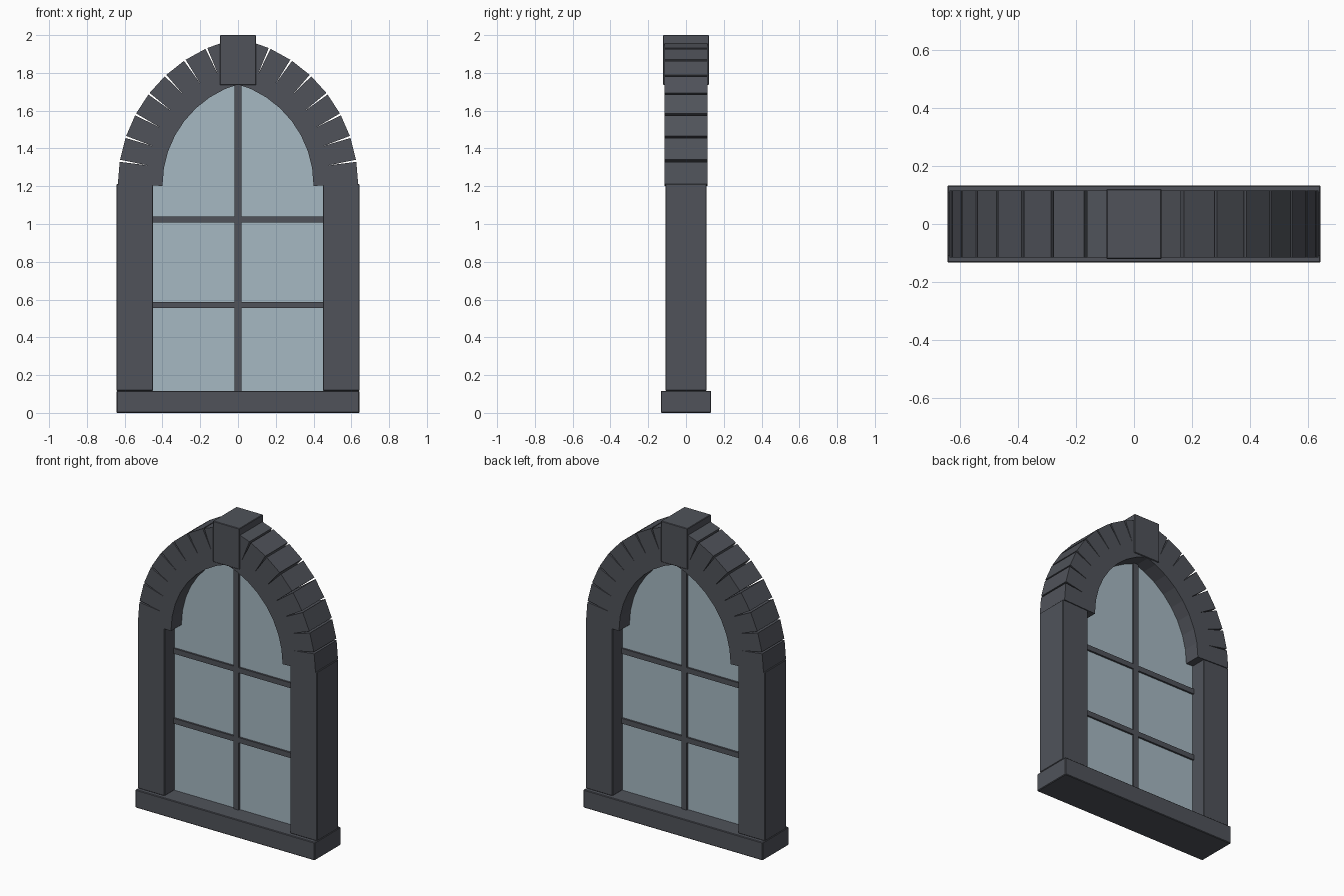
import bpy, bmesh, math

if "Cube" in bpy.data.objects:
    bpy.data.objects.remove(bpy.data.objects["Cube"])


def material(name, color):
    m = bpy.data.materials.new(name)
    m.diffuse_color = color
    m.use_nodes = True
    m.node_tree.nodes["Principled BSDF"].inputs["Base Color"].default_value = m.diffuse_color
    return m


STONE = material("dark_stone", (0.080, 0.086, 0.102, 1))
GLASS = material("pale_glass", (0.38, 0.48, 0.54, 0.8))


def prism(name, outline, y0, y1, mat, bevel=0.0):
    """Extrude an (x, z) outline along y."""
    bm = bmesh.new()
    face = bm.faces.new([bm.verts.new((x, y0, z)) for x, z in outline])
    ext = bmesh.ops.extrude_face_region(bm, geom=[face])
    for v in ext["geom"]:
        if isinstance(v, bmesh.types.BMVert):
            v.co.y = y1
    bmesh.ops.recalc_face_normals(bm, faces=bm.faces[:])
    me = bpy.data.meshes.new(name)
    bm.to_mesh(me)
    bm.free()
    me.materials.append(mat)
    ob = bpy.data.objects.new(name, me)
    bpy.context.collection.objects.link(ob)
    if bevel:
        mod = ob.modifiers.new("soft_edges", 'BEVEL')
        mod.width = bevel
        mod.segments = 1
    return ob


def block(name, x0, x1, y, z0, z1, mat=STONE, bevel=0.0):
    return prism(name, [(x0, z0), (x1, z0), (x1, z1), (x0, z1)], -y, y, mat, bevel)


# Sill, jambs and keystone
block("sill", -0.643, 0.643, 0.133, 0, 0.117, bevel=0.004)
for side, s in (("left", -1), ("right", 1)):
    a, b = sorted((s * 0.45, s * 0.643))
    block(side + "_jamb", a, b, 0.109, 0.117, 1.212, bevel=0.003)
block("keystone", -0.095, 0.095, 0.121, 1.735, 2.0, bevel=0.003)

# Pointed arch: each half is an arc centred across the middle line
CX, SPRING = 0.158, 1.205
R_IN, R_OUT = 0.556, 0.792
STONES, STEP = 8, math.radians(9.4)

# Tapered stones whose joints open toward the outside
for side, s in (("left", -1), ("right", 1)):
    for i in range(STONES):
        t = (i + 0.5) * STEP
        dx, dz = math.cos(t), math.sin(t)

        def corner(r, w):
            return (s * (r * dx - w * dz - CX), SPRING + r * dz + w * dx)

        outline = [corner(R_IN, -0.049), corner(R_OUT, -0.0595),
                   corner(R_OUT, 0.0595), corner(R_IN, 0.049)]
        prism(f"{side}_arch_stone_{i + 1}", outline, -0.115, 0.115, STONE)

# Glass pane tucked behind the frame
RG = 0.62
top = math.acos(CX / RG)
arc = [(RG * math.cos(top * k / 16) - CX, SPRING + RG * math.sin(top * k / 16))
       for k in range(17)]
pane = [(-0.462, 0.11), (0.462, 0.11)] + arc + [(-x, z) for x, z in arc[-2::-1]]
prism("glass_pane", pane, -0.008, 0.008, GLASS)

# Glazing bars
block("vertical_bar", -0.019, 0.019, 0.02, 0.11, 1.75)
for i, z in enumerate((0.571, 1.024)):
    block(f"cross_bar_{i + 1}", -0.455, 0.455, 0.02, z - 0.017, z + 0.017)
